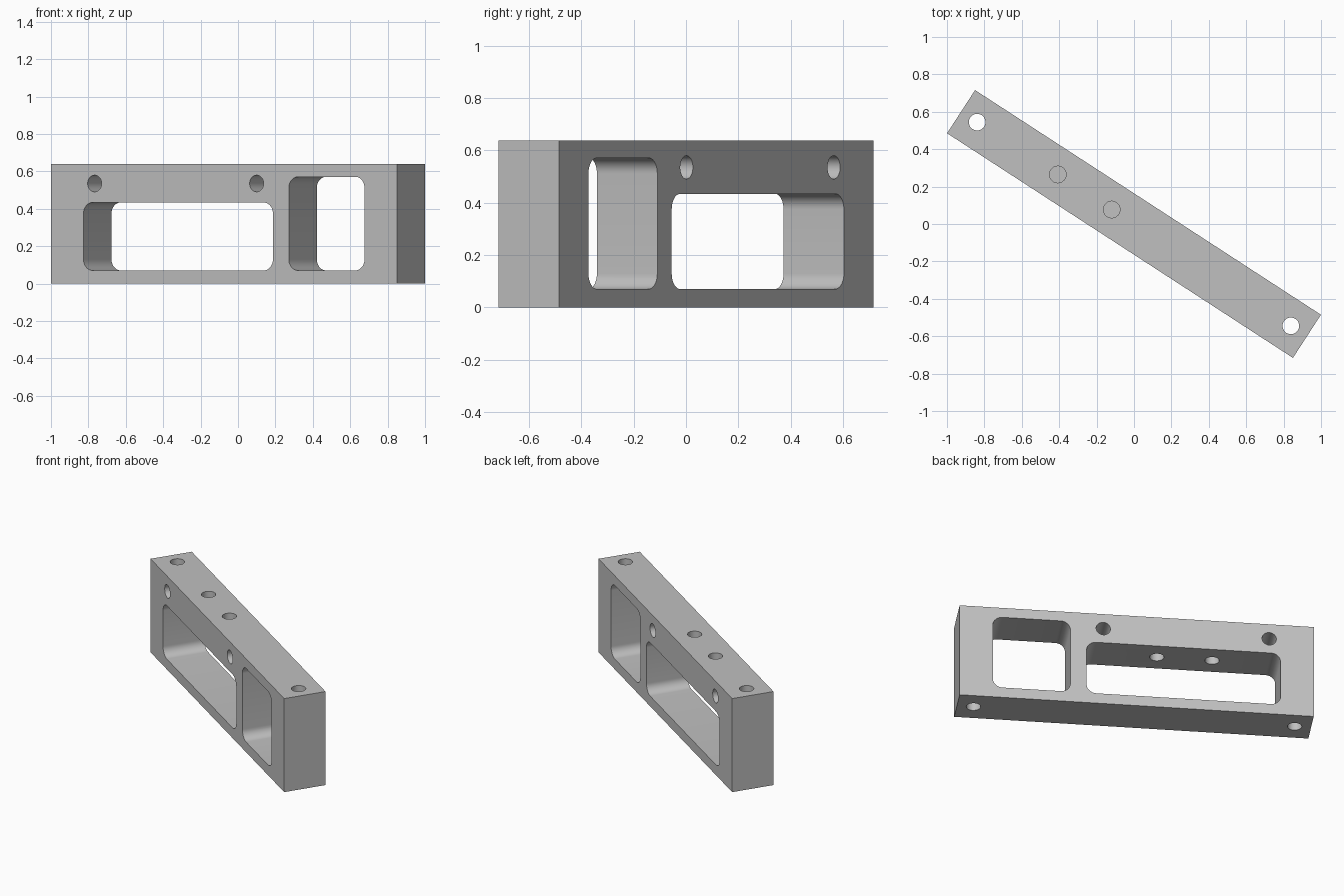
import bpy, bmesh, math
from mathutils import Matrix, Vector

if "Cube" in bpy.data.objects:
    bpy.data.objects.remove(bpy.data.objects["Cube"])

L, W, H = 2.205, 0.275, 0.638      # bar length, thickness, height
TURN = math.radians(-33)           # bar is turned about z
R = 0.0445                         # drilled hole radius

grey = bpy.data.materials.new("plain grey")
grey.diffuse_color = (0.53, 0.53, 0.53, 1)
grey.use_nodes = True
grey.node_tree.nodes["Principled BSDF"].inputs["Base Color"].default_value = grey.diffuse_color


def prism(name, pts, direction):
    """Closed prism: outline points swept along a direction."""
    bm = bmesh.new()
    face = bm.faces.new([bm.verts.new(p) for p in pts])
    ext = bmesh.ops.extrude_face_region(bm, geom=[face])
    moved = [g for g in ext["geom"] if isinstance(g, bmesh.types.BMVert)]
    bmesh.ops.translate(bm, verts=moved, vec=Vector(direction))
    bmesh.ops.recalc_face_normals(bm, faces=bm.faces)
    me = bpy.data.meshes.new(name)
    bm.to_mesh(me)
    bm.free()
    me.materials.append(grey)
    ob = bpy.data.objects.new(name, me)
    bpy.context.collection.objects.link(ob)
    return ob


def window(x0, x1, z0, z1, r=0.06, n=10):
    """Rounded rectangular cutter through the thickness."""
    pts = []
    for cx, cz, a0 in ((x1 - r, z1 - r, 0), (x0 + r, z1 - r, 90),
                       (x0 + r, z0 + r, 180), (x1 - r, z0 + r, 270)):
        for i in range(n + 1):
            a = math.radians(a0 + 90 * i / n)
            pts.append((cx + r * math.cos(a), -W, cz + r * math.sin(a)))
    return prism("window_cutter", pts, (0, 2 * W, 0))


def ring(n=40):
    return [(R * math.cos(2 * math.pi * i / n), R * math.sin(2 * math.pi * i / n))
            for i in range(n)]


def cross_hole(x, z):
    return prism("cross_hole_cutter", [(x + a, -W, z + b) for a, b in ring()], (0, 2 * W, 0))


def vertical_hole(x, z0):
    return prism("vertical_hole_cutter", [(x + a, b, z0) for a, b in ring()], (0, 0, H + 0.1 - z0))


# Bar
bar = prism("bar", [(-L / 2, -W / 2, 0), (L / 2, -W / 2, 0),
                    (L / 2, W / 2, 0), (-L / 2, W / 2, 0)], (0, 0, H))

# Two windows, two cross holes, two end holes, two holes into the long window
cutters = [window(-0.896, 0.312, 0.07, 0.434), window(0.413, 0.896, 0.07, 0.571),
           cross_hole(-0.825, 0.535), cross_hole(0.208, 0.535),
           vertical_hole(-1.0, -0.1), vertical_hole(1.0, -0.1),
           vertical_hole(-0.486, 0.25), vertical_hole(-0.142, 0.25)]

bpy.context.view_layer.objects.active = bar
for c in cutters:
    c.hide_render = True
    m = bar.modifiers.new("cut", "BOOLEAN")
    m.operation, m.solver, m.object = "DIFFERENCE", "EXACT", c
    bpy.ops.object.modifier_apply(modifier=m.name)
    bpy.data.objects.remove(c, do_unlink=True)

# Turn the bar into place and smooth the hole walls
bar.data.transform(Matrix.Rotation(TURN, 4, "Z"))
bpy.ops.object.select_all(action="DESELECT")
bar.select_set(True)
bpy.ops.object.shade_smooth_by_angle(angle=math.radians(30))
